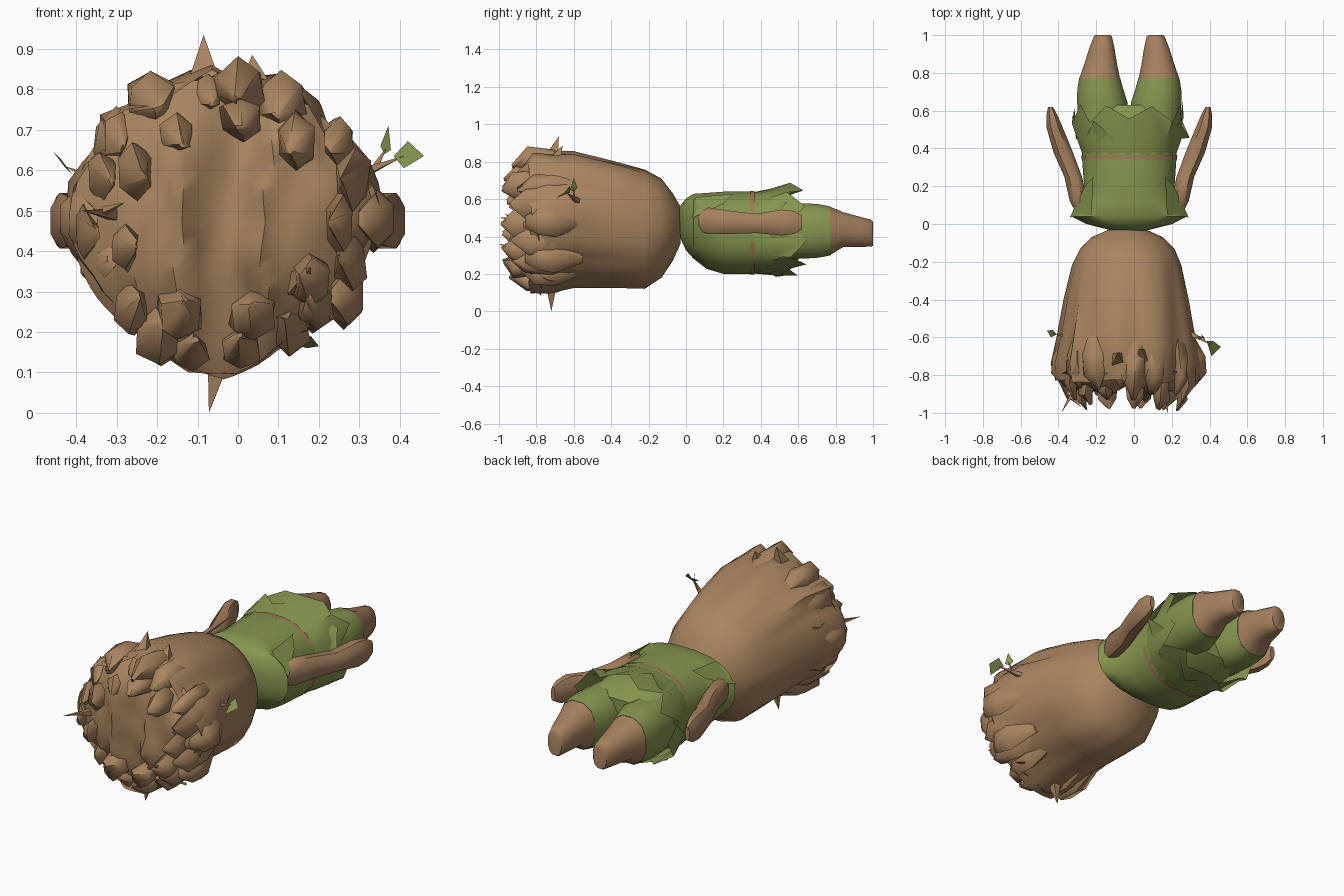
import bpy, bmesh, math, random
from mathutils import Vector, noise

if "Cube" in bpy.data.objects:
    bpy.data.objects.remove(bpy.data.objects["Cube"])

random.seed(7)


def material(name, rgb):
    m = bpy.data.materials.new(name)
    m.diffuse_color = (*rgb, 1)
    m.use_nodes = True
    m.node_tree.nodes["Principled BSDF"].inputs["Base Color"].default_value = m.diffuse_color
    return m


BROWN = material("bark brown", (0.40, 0.235, 0.117))
SKIN = material("skin brown", (0.375, 0.215, 0.112))
GREEN = material("moss green", (0.235, 0.30, 0.077))
BELT = material("belt tan", (0.34, 0.20, 0.09))


def finish(name, bm, mat, angle=50):
    bmesh.ops.recalc_face_normals(bm, faces=bm.faces[:])
    me = bpy.data.meshes.new(name)
    bm.to_mesh(me)
    bm.free()
    ob = bpy.data.objects.new(name, me)
    bpy.context.collection.objects.link(ob)
    me.materials.append(mat)
    bpy.ops.object.select_all(action='DESELECT')
    ob.select_set(True)
    bpy.context.view_layer.objects.active = ob
    bpy.ops.object.shade_smooth_by_angle(angle=math.radians(angle))
    return ob


def power(v, e):
    return math.copysign(abs(v) ** e, v)


def tube(bm, sections, n, e=1.0, caps=True, warp=None):
    """Loft along y through sections (x, y, z, half width, half height)."""
    rings = []
    for k, (x, y, z, rx, rz) in enumerate(sections):
        ring = []
        for i in range(n):
            a = math.tau * (i + 0.5) / n
            co = Vector((x + rx * power(math.cos(a), e), y, z + rz * power(math.sin(a), e)))
            ring.append(bm.verts.new(warp(co, k, i, a) if warp else co))
        rings.append(ring)
    for r, s in zip(rings, rings[1:]):
        for i in range(n):
            j = (i + 1) % n
            bm.faces.new((r[i], r[j], s[j], s[i]))
    if caps:
        bm.faces.new(rings[0])
        bm.faces.new(rings[-1])


def spike(bm, base, tip, w, n=4):
    base, tip = Vector(base), Vector(tip)
    d = (tip - base).normalized()
    u = d.orthogonal().normalized()
    v = d.cross(u)
    ring = [bm.verts.new(base + w * (u * math.cos(math.tau * i / n) + v * math.sin(math.tau * i / n)))
            for i in range(n)]
    top = bm.verts.new(tip)
    bm.faces.new(ring)
    for i in range(n):
        bm.faces.new((ring[i], ring[(i + 1) % n], top))


# Shaggy head: smooth at the neck, ruffled towards the hair ends
HX = -0.035
OUTLINE = (1.03, 0.98, 0.98, 0.96, 1.02, 1.02, 1.04, 1.0, 0.93, 1.06, 0.90, 0.95)  # every 30 degrees


def outline(a):
    f = (a % math.tau) / math.tau * 12
    i = int(f)
    return OUTLINE[i % 12] + (OUTLINE[(i + 1) % 12] - OUTLINE[i % 12]) * (f - i)


head = [(HX, -0.03, 0.46, 0.10, 0.10), (HX, -0.07, 0.45, 0.19, 0.18),
        (HX, -0.13, 0.445, 0.25, 0.265), (HX, -0.22, 0.44, 0.29, 0.32),
        (HX, -0.40, 0.47, 0.325, 0.34), (HX, -0.60, 0.495, 0.352, 0.36),
        (HX, -0.74, 0.48, 0.375, 0.37), (HX, -0.83, 0.47, 0.36, 0.36)]


def ruffle(co, k, i, a):
    wave = noise.noise(Vector((math.cos(a) * 4, math.sin(a) * 4, k * 0.2)))
    out = Vector((math.cos(a), 0, math.sin(a))) * wave * min(0.012 * max(0, k - 2), 0.05)
    if k >= 4:
        s = 1 + (outline(a) - 1) * min(1, (k - 3) / 3)
        co.x, co.z = HX + (co.x - HX) * s, 0.47 + (co.z - 0.47) * s
    if k == 7:
        out.y = 0.04 * noise.noise(Vector((math.cos(a) * 9, math.sin(a) * 9, 3)))
    return co + out


bm = bmesh.new()
tube(bm, head, 40, caps=False, warp=ruffle)
finish("shaggy_head", bm, BROWN)

# Front of the hair: a domed curtain with upright folds
bm = bmesh.new()
N = 22
grid = []
for i in range(N + 1):
    row = []
    for j in range(N + 1):
        u, v = 2 * i / N - 1, 2 * j / N - 1
        p = Vector((u * math.sqrt(1 - v * v / 2), v * math.sqrt(1 - u * u / 2)))
        r, a = p.length, math.atan2(p.y, p.x)
        x, z = 0.365 * p.x * outline(a), 0.365 * p.y * outline(a)
        bend = 0.03 * noise.noise(Vector((x * 4, 5, z * 6)))
        fold = 1 - 2.2 * abs(noise.noise(Vector(((x + bend) * 7, 1.5, z * 1.6))))
        chunk = noise.noise(Vector((x * 8, 9, z * 5)))
        y = -0.905 + 0.12 * r ** 3 - (1 - 0.6 * r ** 4) * (0.065 * fold - 0.03 + 0.035 * chunk)
        row.append(bm.verts.new((HX + x, y, 0.47 + z)))
    grid.append(row)
for i in range(N):
    for j in range(N):
        bm.faces.new((grid[i][j], grid[i + 1][j], grid[i + 1][j + 1], grid[i][j + 1]))
finish("hair_front", bm, BROWN, 60)

# Hair locks growing out of the shell and pointing forward
bm = bmesh.new()
for count, radius, start, tip, width in ((18, 0.32, -0.50, -0.90, 0.085),
                                         (9, 0.25, -0.70, -0.945, 0.075)):
    for i in range(count):
        a = math.tau * (i + random.uniform(-0.25, 0.25)) / count
        c, s = math.cos(a), math.sin(a)
        r = (radius + random.uniform(-0.02, 0.025)) * outline(a)
        t = tip + random.uniform(-0.045, 0.045)
        x, z, w = HX + r * c, 0.47 + r * s, width * random.uniform(0.8, 1.15)
        lock = []
        for f, g, shift in ((0, 0.3, -0.03), (0.5, 0.95, 0.0), (0.8, 0.85, 0.01), (1, 0.12, -0.02)):
            lock.append((x + shift * c, start + (t - start) * f, z + shift * s,
                         w * g * (0.5 + 0.3 * abs(s)), w * g * (0.75 + 0.35 * abs(c))))
        tube(bm, lock, 6, warp=lambda co, k, i, a: co + 0.2 * w * Vector(
            (random.uniform(-.5, .5), random.uniform(-.5, .5), random.uniform(-.5, .5))))
# Long side locks
for x, z in ((-0.40, 0.48), (0.345, 0.48), (-0.35, 0.38), (0.27, 0.29)):
    tube(bm, [(x * 0.8, -0.55, z, 0.02, 0.03), (x * 0.97, -0.70, z, 0.05, 0.085),
              (x, -0.79, z, 0.045, 0.07), (x * 0.9, -0.86, z, 0.015, 0.03)], 6)
finish("hair_locks", bm, BROWN, 60)

# Stray tufts and twigs
bm = bmesh.new()
for base, tip, w in (((-0.085, -0.72, 0.82), (-0.085, -0.68, 0.935), 0.05),
                     ((0.04, -0.70, 0.81), (0.035, -0.66, 0.885), 0.045),
                     ((-0.05, -0.72, 0.12), (-0.072, -0.72, 0.0), 0.035),
                     ((-0.30, -0.85, 0.49), (-0.385, -1.0, 0.50), 0.022),
                     ((-0.33, -0.92, 0.50), (-0.28, -0.97, 0.52), 0.012),
                     ((0.15, -0.86, 0.32), (0.18, -1.0, 0.36), 0.04),
                     ((0.30, -0.58, 0.59), (0.41, -0.64, 0.635), 0.018),
                     ((0.34, -0.60, 0.61), (0.37, -0.60, 0.66), 0.010),
                     ((-0.33, -0.60, 0.57), (-0.43, -0.58, 0.61), 0.016)):
    spike(bm, base, tip, w)
finish("twigs", bm, BROWN, 30)

# Leaves on the twigs
bm = bmesh.new()
for quad in (((0.385, -0.62, 0.635), (0.42, -0.62, 0.672), (0.46, -0.65, 0.635), (0.41, -0.70, 0.605)),
             ((0.362, -0.60, 0.64), (0.352, -0.58, 0.66), (0.372, -0.60, 0.71), (0.378, -0.62, 0.65)),
             ((-0.41, -0.585, 0.59), (-0.44, -0.60, 0.63), (-0.46, -0.565, 0.65), (-0.43, -0.56, 0.61)),
             ((0.14, -0.74, 0.17), (0.18, -0.78, 0.19), (0.20, -0.74, 0.165), (0.17, -0.70, 0.16))):
    bm.faces.new([bm.verts.new(p) for p in quad])
finish("leaves", bm, GREEN)

# Tunic with pointed shoulders and a pinched waist
BX = -0.025
bm = bmesh.new()
tube(bm, [(BX, -0.035, 0.48, 0.09, 0.08), (BX, 0.0, 0.465, 0.23, 0.14),
          (BX, 0.04, 0.455, 0.31, 0.175), (BX, 0.11, 0.43, 0.265, 0.205),
          (BX, 0.20, 0.42, 0.242, 0.222), (BX, 0.34, 0.42, 0.252, 0.222),
          (BX, 0.46, 0.425, 0.255, 0.205), (BX, 0.58, 0.43, 0.27, 0.17),
          (BX, 0.63, 0.43, 0.25, 0.13)], 20, 0.85)
finish("tunic", bm, GREEN)

# Belt, showing on the chest and the underside
bm = bmesh.new()
tube(bm, [(BX, 0.342, 0.42, 0.255, 0.225), (BX, 0.366, 0.42, 0.257, 0.225)], 20, 0.85, False)
bmesh.ops.delete(bm, geom=[f for f in bm.faces if 0.36 < f.calc_center_median().z < 0.56], context='FACES')
finish("belt", bm, BELT)


# Ragged skirt in two zigzag layers
def ragged(co, k, i, a):
    if k == 2:
        co.y += (0.05 if i % 2 else -0.03) + random.uniform(-0.03, 0.03)
        co += Vector((math.cos(a), 0, math.sin(a))) * random.uniform(-0.03, 0.03)
    return co


for layer, (end, grow) in enumerate(((0.50, 0.0), (0.57, 0.01))):
    bm = bmesh.new()
    tube(bm, [(BX, 0.366, 0.42, 0.25, 0.218), (BX, 0.45, 0.425, 0.27 + grow, 0.23),
              (BX, end, 0.43, 0.295 + grow, 0.235)], 16 + 2 * layer, 0.85, False, ragged)
    finish("skirt_layer_%d" % layer, bm, GREEN, 45)

# Legs and arms, mirrored about the body axis
for side, label in ((-1, "left"), (1, "right")):
    def limb(name, rows, mat, n):
        b = bmesh.new()
        tube(b, [(BX + side * r[0], *r[1:]) for r in rows], n, 0.85)
        finish(label + name, b, mat)

    limb("_trouser_leg", [(0.14, 0.50, 0.43, 0.13, 0.15), (0.142, 0.64, 0.43, 0.138, 0.152),
                          (0.153, 0.71, 0.43, 0.126, 0.147), (0.157, 0.772, 0.43, 0.112, 0.135)], GREEN, 12)
    limb("_foot", [(0.157, 0.77, 0.43, 0.111, 0.134), (0.152, 0.84, 0.437, 0.091, 0.096),
                   (0.145, 0.93, 0.425, 0.069, 0.083), (0.14, 0.99, 0.418, 0.05, 0.074),
                   (0.14, 1.0, 0.415, 0.042, 0.066)], SKIN, 12)
    limb("_arm", [(0.25, 0.06, 0.48, 0.035, 0.05), (0.268, 0.12, 0.485, 0.05, 0.075),
                  (0.297, 0.25, 0.475, 0.05, 0.065), (0.35, 0.38, 0.47, 0.055, 0.055),
                  (0.395, 0.51, 0.475, 0.046, 0.074), (0.41, 0.58, 0.475, 0.03, 0.065),
                  (0.417, 0.62, 0.475, 0.014, 0.04)], SKIN, 8)
    # Leafy flap over the shoulder
    b = bmesh.new()
    pts = [(0.315, 0.035, 0.50), (0.20, 0.05, 0.61), (0.19, 0.25, 0.628), (0.235, 0.20, 0.575)]
    b.faces.new([b.verts.new((BX + side * x, y, z)) for x, y, z in pts])
    finish(label + "_shoulder_flap", b, GREEN)
